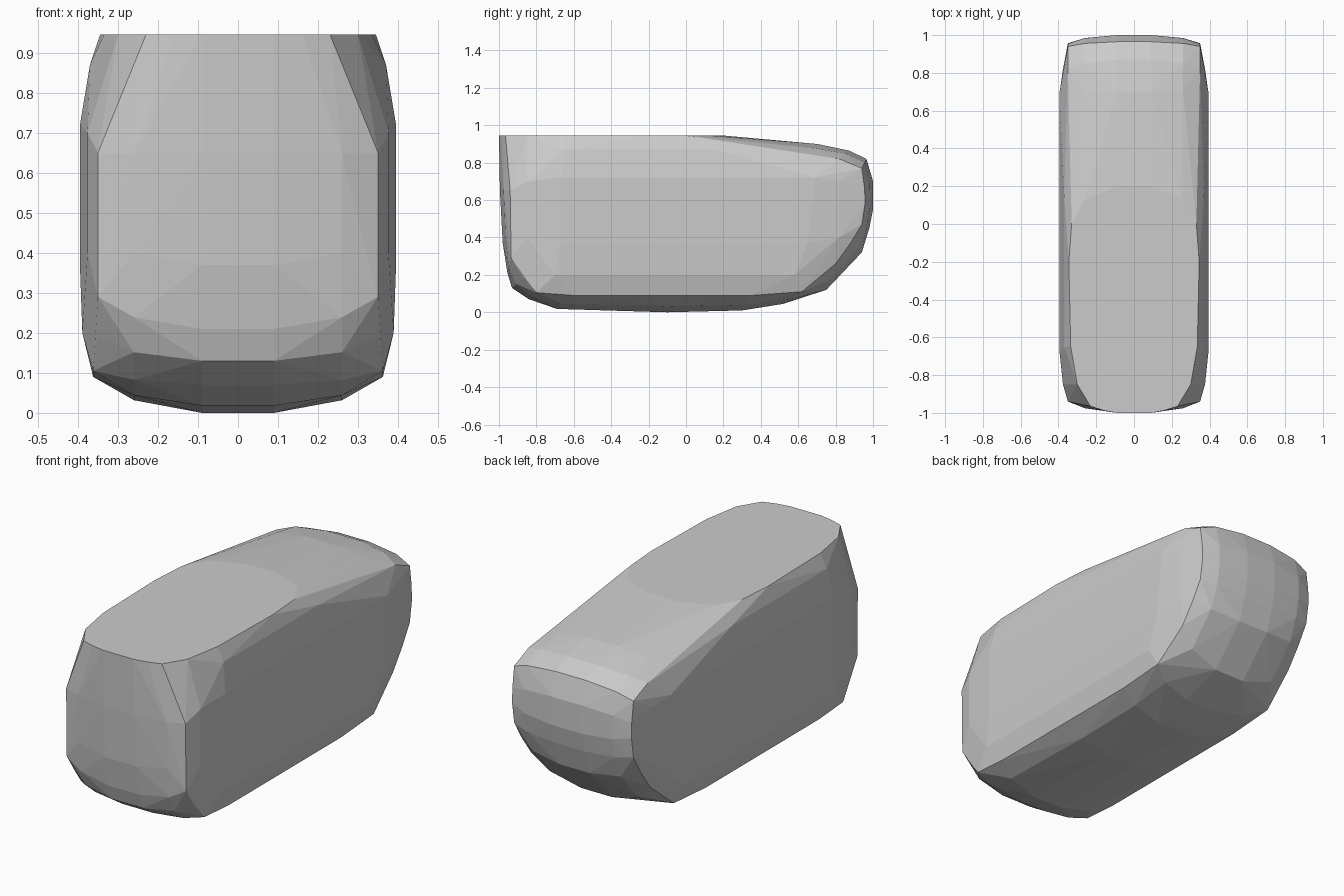
import bpy, bmesh, math

if "Cube" in bpy.data.objects:
    bpy.data.objects.remove(bpy.data.objects["Cube"])

# Centre-line profile (y, z), from the front top edge, under the belly, to the back top
centre = [(-1, .945), (-.995, .65), (-.98, .37), (-.955, .21), (-.93, .13), (-.84, .07),
          (-.69, .018), (-.1, 0), (.3, .01), (.52, .045), (.75, .12), (.94, .32),
          (.98, .45), (1, .55), (1, .7), (.965, .82), (.87, .865), (.7, .9), (.2, .945)]
# Matching rim profile, where the ends and belly meet the sides
rim = [(-.965, .945), (-.94, .65), (-.937, .45), (-.935, .29), (-.87, .19), (-.8, .105),
       (-.6, .09), (-.1, .088), (.35, .09), (.62, .11), (.8, .26), (.88, .37),
       (.94, .47), (.957, .58), (.955, .66), (.94, .77), (.82, .82), (.68, .832), (0, .945)]

pts = []
for i, ((cy, cz), (ry, rz)) in enumerate(zip(centre, rim)):
    rx = .23 if i == 0 else .33 if i == len(rim) - 1 else .362 if rz < .12 else .35
    pts.append((.09, cy, cz))
    pts.append((.26 if rx > .3 else .16, cy + .36 * (ry - cy), cz + .36 * (rz - cz)))
    pts.append((rx, ry, rz))

# Gently bulged side panel: x, z, front y, back y
for x, z, y0, y1 in [(.389, .2, -.7, .58), (.395, .37, -.67, .65), (.395, .72, -.67, .69),
                     (.376, .4, -.85, .82), (.376, .7, -.85, .82), (.37, .87, -.65, .15)]:
    pts += [(x, y0, z), (x, y1, z)]

# Edge of the flat top
pts += [(.3, -.85, .945), (.335, -.65, .945), (.345, -.2, .945)]

# Wrap both mirrored halves in one faceted skin
bm = bmesh.new()
for x, y, z in pts:
    for s in (-1, 1):
        bm.verts.new((s * x, y, z))
res = bmesh.ops.convex_hull(bm, input=bm.verts[:])
loose = [v for v in bm.verts if not v.link_faces]
bmesh.ops.delete(bm, geom=loose, context='VERTS')
bmesh.ops.dissolve_limit(bm, angle_limit=math.radians(1), verts=bm.verts[:], edges=bm.edges[:])
bmesh.ops.recalc_face_normals(bm, faces=bm.faces[:])
mesh = bpy.data.meshes.new("rounded_body")
bm.to_mesh(mesh)
bm.free()
body = bpy.data.objects.new("rounded_body", mesh)
bpy.context.collection.objects.link(body)
